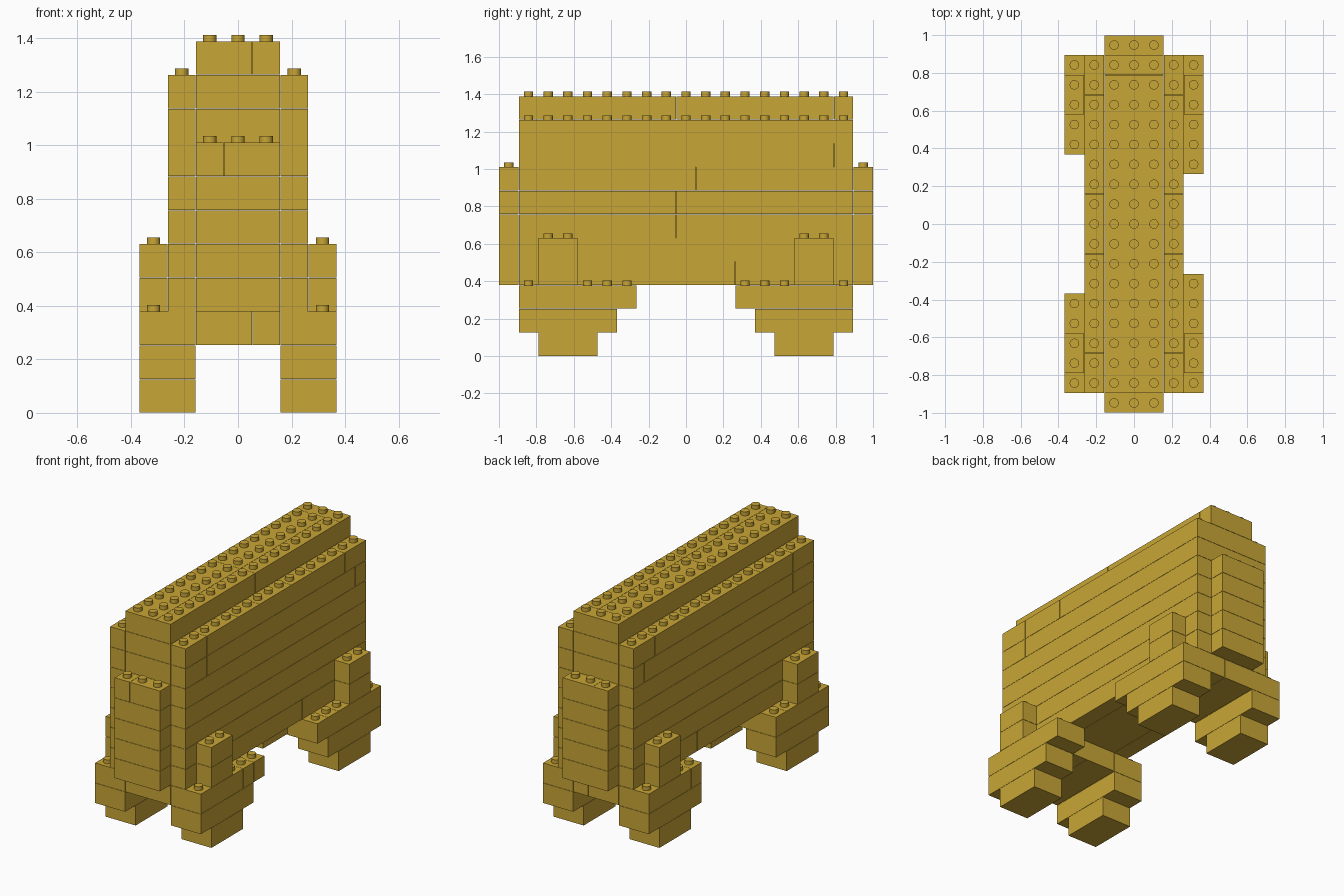
import bpy, bmesh, math
from mathutils import Matrix

if "Cube" in bpy.data.objects:
    bpy.data.objects.remove(bpy.data.objects["Cube"])

P = 2 / 19            # stud pitch
H = P * 1.2           # brick height
GAP = 0.0008          # half the seam between bricks
STUD_R, STUD_H = 0.025, 0.0245

gold = bpy.data.materials.new("gold")
gold.diffuse_color = (0.584, 0.381, 0.037, 1)
gold.use_nodes = True
gold.node_tree.nodes["Principled BSDF"].inputs["Base Color"].default_value = gold.diffuse_color

# Brick lists in stud units: (x0, x1, y0, y1, layer0, layer1)
parts = {}


def row(name, x0, x1, cuts, layer, layers=1):
    """A row of bricks along y, split at the given stud positions."""
    parts.setdefault(name, []).extend(
        (x0, x1, a, b, k, k + 1)
        for k in range(layer, layer + layers)
        for a, b in zip(cuts, cuts[1:]))


def both_ends(name, x0, x1, cuts, layer, layers=1):
    """The same row at the front and mirrored at the back."""
    row("front_" + name, x0, x1, cuts, layer, layers)
    row("back_" + name, x0, x1, [19 - c for c in reversed(cuts)], layer, layers)


# Stepped feet, with an extra inner step on the right side
for side, x in (("left", 0), ("right", 5)):
    both_ends(side + "_foot", x, x + 2, [2, 5], 0)
    both_ends(side + "_foot", x, x + 2, [1, 6], 1)
    both_ends(side + "_foot", x, x + 2,
              [1, 5, 6, 7] if side == "right" else [1, 5, 6], 2)
# Hip blocks beside the body
for side, x in (("left", 0), ("right", 6)):
    both_ends(side + "_hip", x, x + 1, [2, 4], 3, 2)
# Cross beams between the feet
both_ends("beam", 2, 4, [1, 6], 2)
both_ends("beam", 4, 5, [1, 6], 2)

# Body courses with staggered joints
joints = {3: [12], 4: [], 5: [9], 6: [9], 7: [10],
          8: [3, 8, 13, 17], 9: [3, 6, 8, 11, 13, 16]}
for layer, cuts in joints.items():
    y = [1] + cuts + [18]
    row("body", 1, 2, y, layer)
    row("body", 2, 5, [1, 18], layer)
    row("body", 5, 6, y, layer)
# Top ridge
row("ridge", 2, 4, [1, 9, 17], 10)
row("ridge", 4, 5, [1, 9, 17], 10)
row("ridge", 2, 5, [17, 18], 10)
# End columns
both_ends("column", 2, 5, [0, 1], 3, 4)
both_ends("column", 2, 3, [0, 1], 7)
both_ends("column", 3, 5, [0, 1], 7)

# All filled cells, so studs only appear on open tops
filled = {(x, y, z)
          for bricks in parts.values() for x0, x1, y0, y1, z0, z1 in bricks
          for x in range(x0, x1) for y in range(y0, y1) for z in range(z0, z1)}


def build(name, bricks):
    bm = bmesh.new()
    for x0, x1, y0, y1, z0, z1 in bricks:
        centre = ((x0 + x1 - 7) / 2 * P, (y0 + y1 - 19) / 2 * P, (z0 + z1) / 2 * H)
        size = ((x1 - x0) * P - 2 * GAP, (y1 - y0) * P - 2 * GAP,
                (z1 - z0) * H - 2 * GAP)
        bmesh.ops.create_cube(bm, size=1, matrix=Matrix.Translation(centre)
                              @ Matrix.Diagonal((*size, 1)))
        for x in range(x0, x1):
            for y in range(y0, y1):
                if (x, y, z1) in filled:
                    continue
                pos = ((x - 3) * P, (y - 9) * P, z1 * H - GAP + STUD_H / 2)
                bmesh.ops.create_cone(bm, cap_ends=True, segments=20,
                                      radius1=STUD_R, radius2=STUD_R, depth=STUD_H,
                                      matrix=Matrix.Translation(pos))
    mesh = bpy.data.meshes.new(name)
    bm.to_mesh(mesh)
    bm.free()
    mesh.materials.append(gold)
    ob = bpy.data.objects.new(name, mesh)
    bpy.context.collection.objects.link(ob)
    ob.select_set(True)
    bpy.context.view_layer.objects.active = ob


for name, bricks in parts.items():
    build(name, bricks)
bpy.ops.object.shade_smooth_by_angle(angle=math.radians(30))
